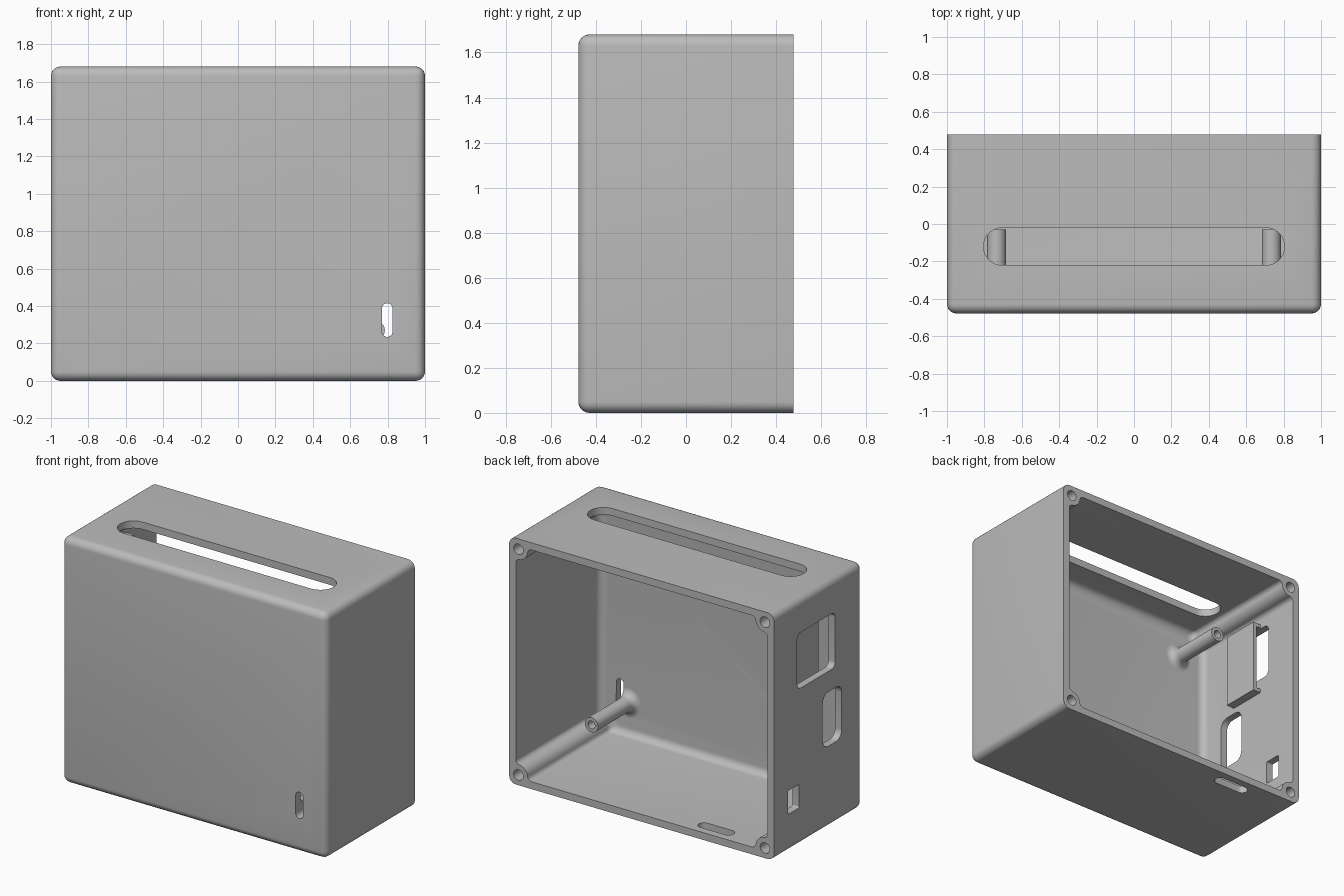
import bpy, bmesh
from math import sin, cos, pi, sqrt, atan2
from mathutils import Vector

if "Cube" in bpy.data.objects:
    bpy.data.objects.remove(bpy.data.objects["Cube"])

W, D, H = 1.0, 0.478, 1.68      # half width, half depth, height
WALL = 0.05
MID = H / 2

grey = bpy.data.materials.new("case_grey")
grey.use_nodes = True
grey.diffuse_color = (0.5, 0.5, 0.5, 1)
grey.node_tree.nodes["Principled BSDF"].inputs["Base Color"].default_value = (0.5, 0.5, 0.5, 1)


def make(name, bm):
    bmesh.ops.recalc_face_normals(bm, faces=bm.faces[:])
    mesh = bpy.data.meshes.new(name)
    bm.to_mesh(mesh)
    bm.free()
    mesh.materials.append(grey)
    ob = bpy.data.objects.new(name, mesh)
    bpy.context.collection.objects.link(ob)
    return ob


def loft(name, loops, closed=False):
    """Skin equal-length loops; cap the ends, or join last to first."""
    bm = bmesh.new()
    rings = [[bm.verts.new(p) for p in loop] for loop in loops]
    pairs = list(zip(rings, rings[1:]))
    if closed:
        pairs.append((rings[-1], rings[0]))
    else:
        bm.faces.new(rings[0])
        bm.faces.new(rings[-1])
    for a, b in pairs:
        for i in range(len(a)):
            j = (i + 1) % len(a)
            bm.faces.new((a[i], a[j], b[j], b[i]))
    return make(name, bm)


def rounded(u0, u1, v0, v1, r, n=8):
    pts = []
    for k, (u, v) in enumerate(((u1 - r, v1 - r), (u0 + r, v1 - r), (u0 + r, v0 + r), (u1 - r, v0 + r))):
        for i in range(n + 1):
            a = (k + i / n) * pi / 2
            p = (u + r * cos(a), v + r * sin(a))
            if not pts or (Vector(p) - Vector(pts[-1])).length > 1e-5:
                pts.append(p)
    if (Vector(pts[0]) - Vector(pts[-1])).length < 1e-5:
        pts.pop()
    return pts


def prism(name, pts, axis, a, b):
    def place(u, v, w):
        return {"x": (w, u, v), "y": (u, w, v), "z": (u, v, w)}[axis]
    return loft(name, [[place(u, v, w) for u, v in pts] for w in (a, b)])


def cut(target, cutter):
    mod = target.modifiers.new("cut", "BOOLEAN")
    mod.operation = "DIFFERENCE"
    mod.solver = "EXACT"
    mod.object = cutter
    bpy.context.view_layer.objects.active = target
    bpy.ops.object.modifier_apply(modifier=mod.name)


def smooth(ob):
    bpy.ops.object.select_all(action="DESELECT")
    ob.select_set(True)
    bpy.context.view_layer.objects.active = ob
    bpy.ops.object.shade_smooth_by_angle(angle=0.6)


# Outer shell: every edge rounded except around the open back
bm = bmesh.new()
bmesh.ops.create_cube(bm, size=1)
for v in bm.verts:
    v.co = Vector((v.co.x * 2 * W, v.co.y * 2 * D, (v.co.z + 0.5) * H))
edges = [e for e in bm.edges if min(v.co.y for v in e.verts) < 0]
bmesh.ops.bevel(bm, geom=edges, offset=0.05, segments=6, profile=0.5, affect="EDGES")
case = make("case", bm)


# Cavity outline: rectangle whose corners go around the screw bosses
def cavity_loop(t, y):
    boss, inset, f, n = 0.07 + t, 0.07, 0.03, 8
    wall = WALL + t
    perp = wall + f - inset
    along = sqrt((boss + f) ** 2 - perp ** 2)
    ang = atan2(perp, along)
    corner = []                  # (distance from side, distance from top)
    cu, cv = inset + perp, inset + along
    for i in range(n + 1):       # blend from side wall to boss
        a = pi + (pi / 2 - ang) * i / n
        corner.append((cu + f * cos(a), cv + f * sin(a)))
    for i in range(1, n):        # boss
        a = pi / 2 - ang + (2 * ang - pi / 2) * i / n
        corner.append((inset + boss * cos(a), inset + boss * sin(a)))
    corner += [(v, u) for u, v in reversed(corner[:n + 1])]
    loop = []
    for sx, sz in ((1, 1), (-1, 1), (-1, -1), (1, -1)):
        pts = corner if sx * sz > 0 else corner[::-1]
        loop += [(sx * (W - u), y, MID + sz * (MID - v)) for u, v in pts]
    return loop


R = 0.05
loops = []
for i in range(7):
    a = pi / 2 * i / 6
    loops.append(cavity_loop(R * (1 - sin(a)), -D + WALL + R * (1 - cos(a))))
loops.append(cavity_loop(0, D + 0.1))
cutters = [loft("cavity_cutter", loops)]

# Screw holes in the back rim
for sx in (1, -1):
    for sz in (1, -1):
        cx, cz = sx * 0.93, MID + sz * (MID - 0.07)
        pts = rounded(cx - 0.036, cx + 0.036, cz - 0.036, cz + 0.036, 0.036, 6)
        cutters.append(prism("screw_cutter", pts, "y", 0.1, D + 0.1))

# Openings: top slot, floor slot, front slot and three side ports
cutters.append(prism("top_cutter", rounded(-0.805, 0.805, -0.22, -0.02, 0.1), "z", H - 0.12, H + 0.1))
cutters.append(prism("floor_cutter", rounded(-0.63, -0.37, 0.35, 0.425, 0.0374), "z", -0.1, 0.12))
cutters.append(prism("side_cutter", rounded(-0.18, 0.23, 1.07, 1.45, 0.04), "x", -1.1, -0.9))
cutters.append(prism("side_cutter", rounded(-0.25, -0.045, 0.56, 0.93, 0.06), "x", -1.1, -0.9))
cutters.append(prism("side_cutter", rounded(0.21, 0.33, 0.26, 0.42, 0.01), "x", -1.1, -0.9))
front_cutter = prism("front_cutter", rounded(0.77, 0.826, 0.235, 0.415, 0.0279), "y", -0.6, -0.3)
cutters.append(front_cutter)
for c in cutters:
    cut(case, c)
smooth(case)

# Two hollow mounting posts with flared feet, on opposite corners
FOOT, TIP, PR, FL = -D + WALL, -0.03, 0.05, 0.05
profile = [(0.027, FOOT + 0.06), (0.0, FOOT + 0.06)][:1]
profile += [(0.027, TIP), (PR, TIP)]
for i in range(9):
    a = pi / 2 * i / 8
    profile.append((PR + FL * (1 - cos(a)), FOOT + FL * (1 - sin(a))))
profile += [(PR + FL, FOOT - 0.02), (0.027, FOOT - 0.02)]
for name, px, pz in (("lower_post", 0.735, 0.27), ("upper_post", -0.735, H - 0.27)):
    rings = [[(px + r * cos(2 * pi * k / 32), y, pz + r * sin(2 * pi * k / 32)) for k in range(32)]
             for r, y in profile]
    post = loft(name, rings, closed=True)
    plug = prism(name + "_plug", rounded(px - 0.028, px + 0.028, pz - 0.028, pz + 0.028, 0.0279, 6),
                 "y", FOOT - 0.02, FOOT + 0.05)
    if px > 0:
        cut(post, front_cutter)
        cut(plug, front_cutter)
    smooth(post)
    smooth(plug)

# Strap bridging the inside of the large side port
strap = [(-0.96, 0.97), (-0.89, 0.97), (-0.89, 1.48), (-0.96, 1.48),
         (-0.96, 1.455), (-0.915, 1.455), (-0.915, 0.995), (-0.96, 0.995)]
prism("port_strap", strap, "y", -0.12, 0.15)

for c in cutters:
    bpy.data.objects.remove(c)
